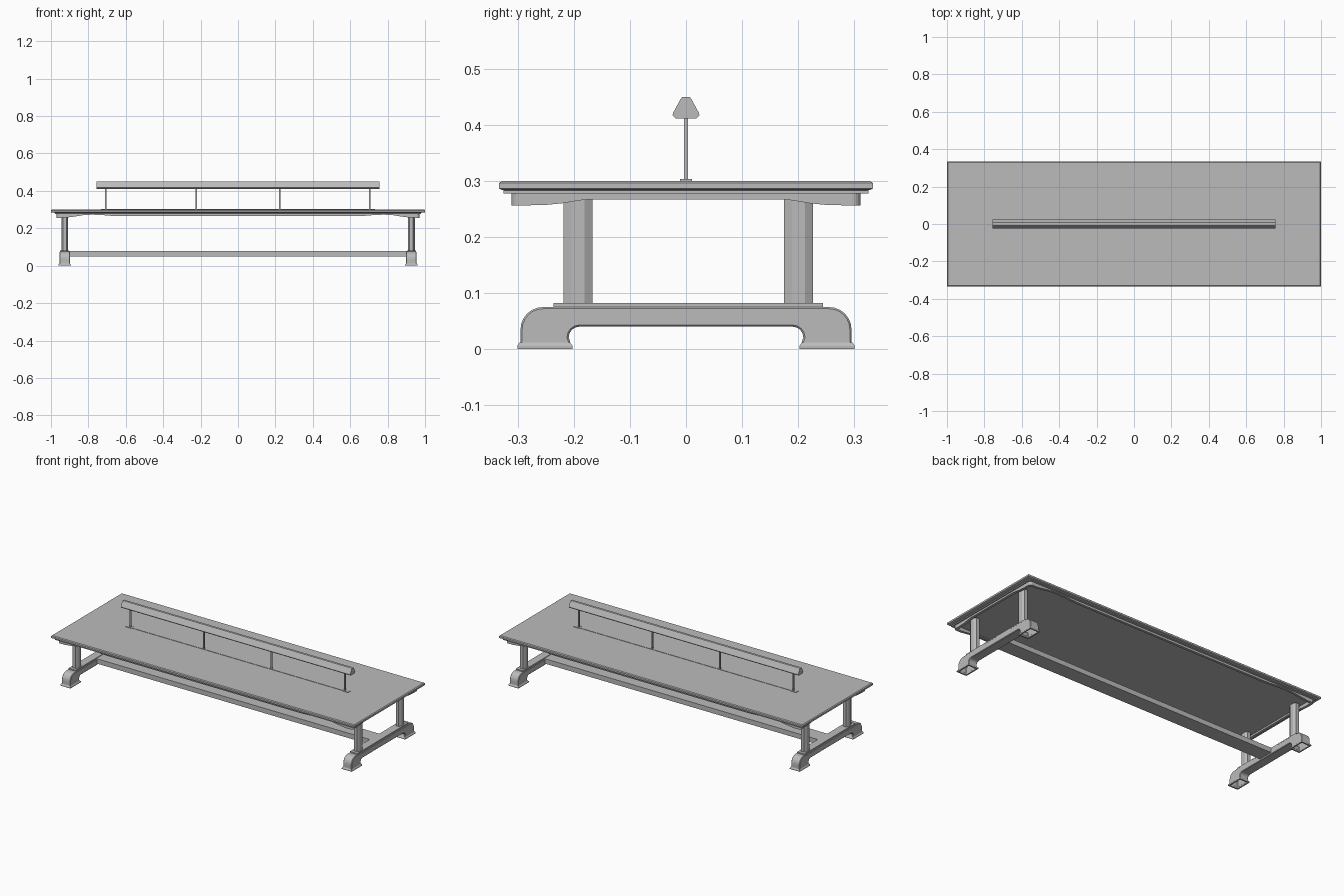
import bpy, bmesh, math
from mathutils import Vector

cube = bpy.data.objects.get("Cube")
if cube:
    bpy.data.objects.remove(cube)

grey = bpy.data.materials.new("plain grey")
grey.use_nodes = True
COLOUR = (0.5, 0.5, 0.5, 1)
grey.diffuse_color = COLOUR
grey.node_tree.nodes["Principled BSDF"].inputs["Base Color"].default_value = COLOUR


def finish(name, bm):
    mesh = bpy.data.meshes.new(name)
    bmesh.ops.recalc_face_normals(bm, faces=bm.faces)
    bm.to_mesh(mesh)
    bm.free()
    mesh.materials.append(grey)
    obj = bpy.data.objects.new(name, mesh)
    bpy.context.collection.objects.link(obj)
    return obj


def rings_mesh(name, rings, caps=True, cyclic=False):
    """Skin a row of closed rings of 3D points."""
    bm = bmesh.new()
    loops = [[bm.verts.new(p) for p in ring] for ring in rings]
    n = len(rings[0])
    pairs = list(zip(loops, loops[1:]))
    if cyclic:
        pairs.append((loops[-1], loops[0]))
    for a, b in pairs:
        for i in range(n):
            j = (i + 1) % n
            bm.faces.new((a[i], a[j], b[j], b[i]))
    if caps:
        bm.faces.new(loops[0])
        bm.faces.new(loops[-1])
    return finish(name, bm)


def prism(name, points, axis, start, end):
    """Extrude a 2D outline along x, y or z."""
    place = {"x": lambda p, t: (t, p[0], p[1]),
             "y": lambda p, t: (p[0], t, p[1]),
             "z": lambda p, t: (p[0], p[1], t)}[axis]
    return rings_mesh(name, [[place(p, t) for p in points] for t in (start, end)])


def rect(hx, hy, z, cx=0, cy=0):
    return [(cx + sx * hx, cy + sy * hy, z)
            for sx, sy in ((-1, -1), (1, -1), (1, 1), (-1, 1))]


def box(name, cx, cy, hx, hy, z0, z1):
    return rings_mesh(name, [rect(hx, hy, z0, cx, cy), rect(hx, hy, z1, cx, cy)])


def mirrored(half):
    """Complete a half outline, listed from centre outwards."""
    return half + [(-u, v) for u, v in reversed(half) if u > 0]


def arc(cu, cv, r, a0, a1, steps=6):
    return [(cu + r * math.cos(math.radians(a0 + (a1 - a0) * i / steps)),
             cv + r * math.sin(math.radians(a0 + (a1 - a0) * i / steps)))
            for i in range(steps + 1)]


# Table top with a moulded edge
rings_mesh("table_top", [rect(*r) for r in (
    (0.978, 0.325, 0.277), (0.978, 0.325, 0.283), (0.993, 0.329, 0.284),
    (1.0, 0.333, 0.286), (1.0, 0.333, 0.296), (0.995, 0.328, 0.3))])

# Shaped apron boards with rounded corner pieces
APRON_TOP = 0.278
long_curve = [(0.62, 0.265), (0.68, 0.267), (0.73, 0.271), (0.78, 0.273),
              (0.83, 0.27), (0.88, 0.262), (0.92, 0.257), (0.955, 0.256)]
end_curve = [(0.17, 0.267), (0.19, 0.265), (0.22, 0.26), (0.25, 0.257), (0.295, 0.256)]
for s, side in ((-1, "front"), (1, "back")):
    prism(side + "_apron", mirrored(long_curve + [(0.955, APRON_TOP)]),
          "y", s * 0.296, s * 0.311)
for s, side in ((-1, "right"), (1, "left")):
    prism(side + "_apron", mirrored(end_curve + [(0.295, APRON_TOP)]),
          "x", s * 0.956, s * 0.971)
    for t, face in ((-1, "front"), (1, "back")):
        quarter = [(0.955, 0.295)] + arc(0.955, 0.295, 0.016, 0, 90)
        prism(f"{face}_{side}_apron_corner", [(s * u, t * v) for u, v in quarter],
              "z", 0.256, APRON_TOP)

# Arched outline of the trestle foot
foot_half = ([(0.205, 0.008)] + [(0.295, 0.008)] + arc(0.255, 0.035, 0.04, 0, 90))
inner = [(0.19, 0.04)] + arc(0.19, 0.021, 0.019, 90, 0, 4)[1:]
foot_outline = mirrored(inner + foot_half)

for s, side in ((-1, "right"), (1, "left")):
    x = s * 0.927
    foot = prism(side + "_foot", foot_outline, "x", x - 0.028, x + 0.028)
    # Soften the long edges, then open the hollow undersides
    bm = bmesh.new()
    bm.from_mesh(foot.data)
    rims = [e for e in bm.edges
            if abs(e.verts[0].co.x - e.verts[1].co.x) < 1e-5
            and max(v.co.z for v in e.verts) > 0.01]
    bmesh.ops.bevel(bm, geom=rims, offset=0.003, segments=1, affect="EDGES")
    soles = [f for f in bm.faces if max(v.co.z for v in f.verts) < 0.0085]
    bmesh.ops.delete(bm, geom=soles, context="FACES")
    bm.to_mesh(foot.data)
    bm.free()

    box(side + "_foot_cap", x, 0.004, 0.024, 0.24, 0.074, 0.082)

    for t, face in ((-1, "front"), (1, "back")):
        # Hollow pad under each end of the foot
        y = t * 0.2515
        rings_mesh(f"{face}_{side}_pad", [
            rect(0.033, 0.049, 0, x, y), rect(0.033, 0.049, 0.006, x, y),
            rect(0.029, 0.045, 0.012, x, y), rect(0.025, 0.041, 0.008, x, y),
            rect(0.025, 0.041, 0, x, y)], caps=False, cyclic=True)

        # Chamfered column
        cy, hx, hy, c = 0.004 + t * 0.1965, 0.018, 0.0255, 0.012
        corners = [(hx, c), (c * 0.8, hy)]
        octagon = corners + [(-u, v) for u, v in reversed(corners)]
        octagon += [(-u, -v) for u, v in octagon]
        prism(f"{face}_{side}_column", [(x + u, cy + v) for u, v in octagon],
              "z", 0.08, 0.279)

# Long stretcher joining the feet
box("stretcher", 0, 0, 0.91, 0.045, 0.05, 0.079)

# Raised rail with its posts and base strip
rail_half = [(0.018, 0.411), (0.024, 0.417), (0.023, 0.421), (0.010, 0.445), (0.007, 0.449)]
prism("upper_rail", mirrored(rail_half), "x", -0.756, 0.756)
box("base_strip", 0, 0, 0.72, 0.006, 0.299, 0.302)
for i, x in enumerate((-0.707, -0.224, 0.222, 0.705)):
    box(f"post_{i + 1}", x, 0, 0.004, 0.004, 0.3, 0.413)
for s, side in ((-1, "right"), (1, "left")):
    box(side + "_base_plate", s * 0.715, 0, 0.018, 0.011, 0.299, 0.303)
